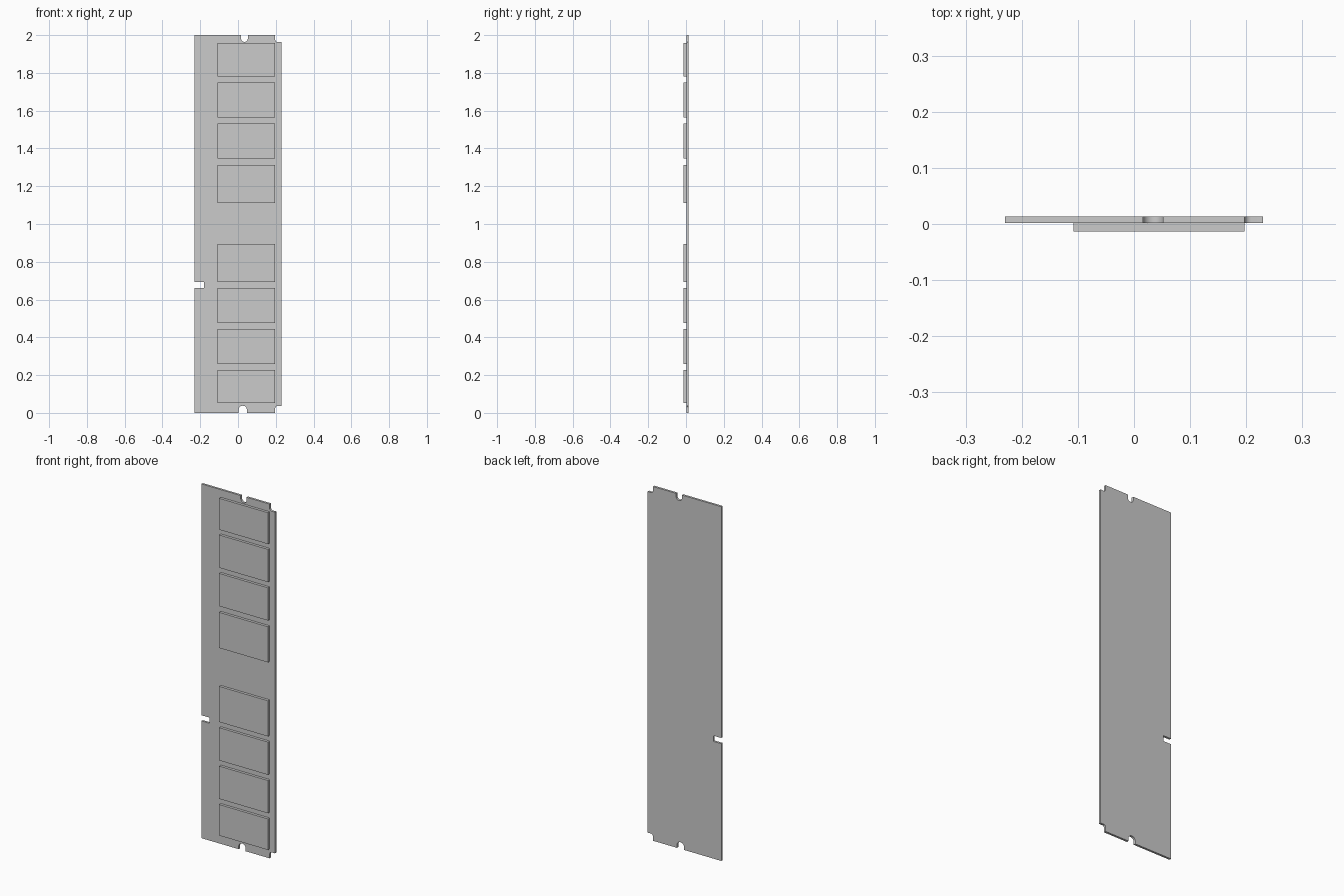
import bpy, bmesh
from math import cos, sin, pi

if "Cube" in bpy.data.objects:
    bpy.data.objects.remove(bpy.data.objects["Cube"])

Y_FRONT, Y_MID, Y_BACK = -0.0135, 0.0015, 0.0138


def arc(cx, cz, r, a0, a1, n=12):
    """Points on an arc, angles in degrees."""
    angles = [(a0 + (a1 - a0) * i / n) * pi / 180 for i in range(n + 1)]
    return [(cx + r * cos(a), cz + r * sin(a)) for a in angles]


def plate(name, outline, y0, y1):
    """Extrude an x-z outline from y0 to y1."""
    bm = bmesh.new()
    face = bm.faces.new([bm.verts.new((x, y0, z)) for x, z in outline])
    ext = bmesh.ops.extrude_face_region(bm, geom=[face])
    verts = [v for v in ext["geom"] if isinstance(v, bmesh.types.BMVert)]
    bmesh.ops.translate(bm, verts=verts, vec=(0, y1 - y0, 0))
    bmesh.ops.recalc_face_normals(bm, faces=bm.faces)
    bmesh.ops.triangulate(bm, faces=[f for f in bm.faces if len(f.verts) > 4])
    mesh = bpy.data.meshes.new(name)
    bm.to_mesh(mesh)
    bm.free()
    obj = bpy.data.objects.new(name, mesh)
    bpy.context.collection.objects.link(obj)
    bpy.context.view_layer.objects.active = obj
    obj.select_set(True)
    bpy.ops.object.shade_smooth_by_angle()
    obj.select_set(False)
    return obj


# Circuit board: end notches, filleted corner steps and a square key slot
W, H = 0.23, 2.0
step_x, step_z, fil = 0.197, 0.037, 0.012
outline = [(-W, 0)]
outline += [(0.003, 0)] + arc(0.025, 0.016, 0.022, 180, 0) + [(0.047, 0)]
outline += [(step_x, 0)] + arc(step_x + fil, step_z - fil, fil, 180, 90, 6) + [(W, step_z)]
outline += [(W, H - step_z)] + arc(step_x + fil, H - step_z + fil, fil, 270, 180, 6) + [(step_x, H)]
outline += [(0.052, H)] + arc(0.034, H - 0.018, 0.018, 0, -180) + [(0.016, H)]
outline += [(-W, H), (-W, 0.694), (-0.18, 0.694), (-0.18, 0.662), (-W, 0.662)]
# drop doubled points where an arc begins on an edge
outline = [p for i, p in enumerate(outline)
           if abs(p[0] - outline[i - 1][0]) + abs(p[1] - outline[i - 1][1]) > 1e-5]
plate("circuit_board", outline, Y_MID, Y_BACK)

# Memory chips: bottom group, mirrored to the top group
for i, (z0, z1) in enumerate([(0.053, 0.228), (0.26, 0.445), (0.477, 0.662), (0.694, 0.895)]):
    upper = (1.957, 1.78) if i == 0 else [(1.75, 1.565), (1.533, 1.348), (1.313, 1.112)][i - 1]
    for side, (a, b) in (("lower", (z0, z1)), ("upper", (upper[1], upper[0]))):
        plate(f"memory_chip_{side}_{i + 1}",
              [(-0.108, a), (0.197, a), (0.197, b), (-0.108, b)], Y_FRONT, Y_MID)
